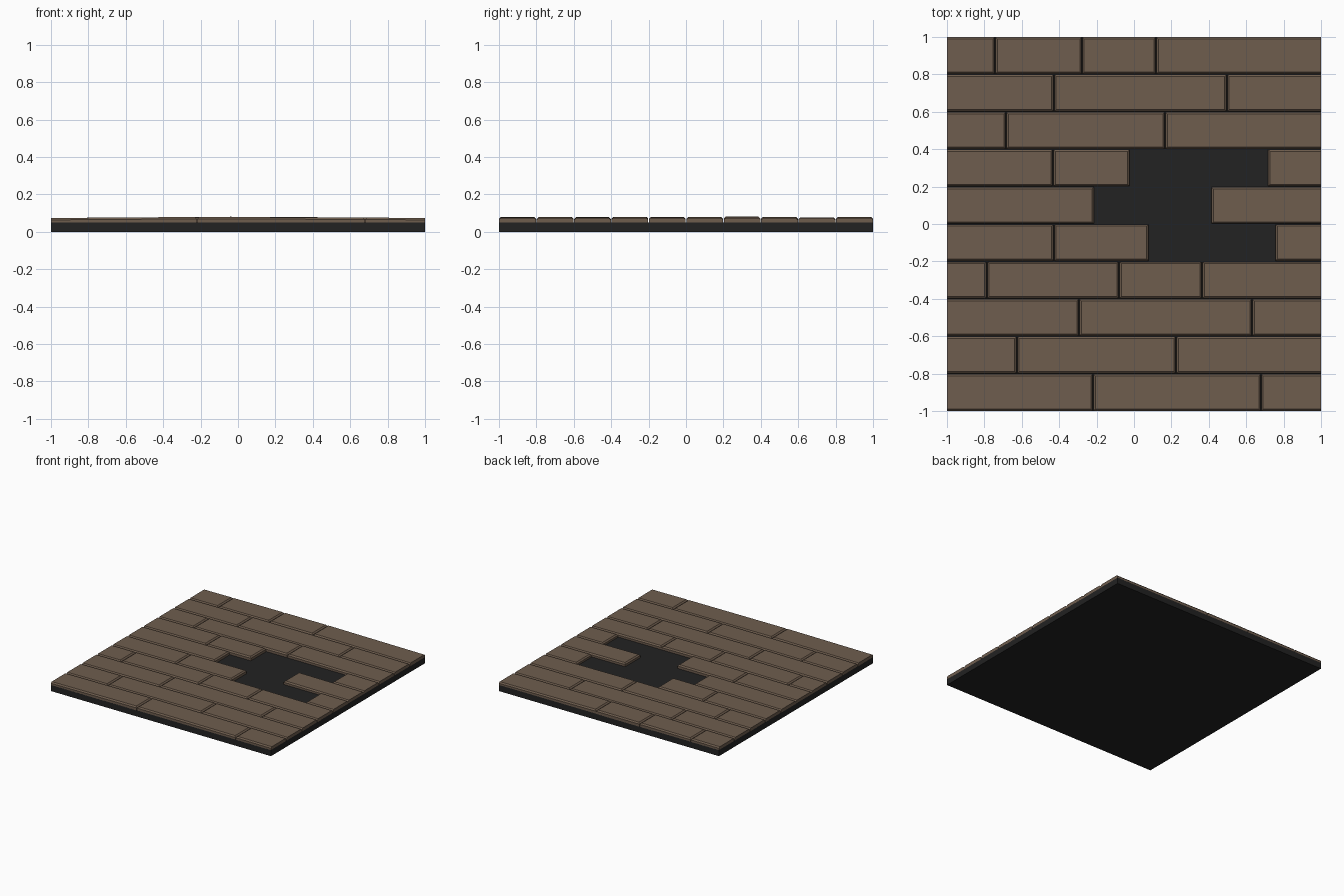
import bpy, bmesh

if "Cube" in bpy.data.objects:
    bpy.data.objects.remove(bpy.data.objects["Cube"])


def material(name, rgb):
    m = bpy.data.materials.new(name)
    m.diffuse_color = (*rgb, 1)
    m.use_nodes = True
    m.node_tree.nodes["Principled BSDF"].inputs["Base Color"].default_value = m.diffuse_color
    return m


brown = material("brown wood", (0.158, 0.110, 0.076))
black = material("black backing", (0.016, 0.016, 0.016))


def finish(name, bm, mat):
    bmesh.ops.recalc_face_normals(bm, faces=bm.faces)
    me = bpy.data.meshes.new(name)
    bm.to_mesh(me)
    bm.free()
    me.materials.append(mat)
    ob = bpy.data.objects.new(name, me)
    bpy.context.collection.objects.link(ob)


def loft(bm, rings):
    """Closed solid through a stack of four-cornered rings."""
    rings = [[bm.verts.new(p) for p in r] for r in rings]
    bm.faces.new(rings[0])
    bm.faces.new(rings[-1])
    for a, b in zip(rings, rings[1:]):
        for i in range(4):
            j = (i + 1) % 4
            bm.faces.new((a[i], a[j], b[j], b[i]))


def ring(x0, x1, y0, y1, z0, z1):
    return [(x0, y0, z0), (x1, y0, z1), (x1, y1, z1), (x0, y1, z0)]


# Backing slab
bm = bmesh.new()
loft(bm, [ring(-1, 1, -1, 1, 0, 0), ring(-1, 1, -1, 1, 0.05, 0.05)])
finish("backing_slab", bm, black)

# Plank spans for each row, back to front; missing spans leave the hole
rows = [
    [(-1, -.743), (-.743, -.278), (-.278, .118), (.118, 1)],
    [(-1, -.428), (-.428, .497), (.497, 1)],
    [(-1, -.684), (-.684, .166), (.166, 1)],
    [(-1, -.433), (-.433, -.022), (.715, 1)],
    [(-1, -.212), (.412, 1)],
    [(-1, -.428), (-.428, .08), (.754, 1)],
    [(-1, -.786), (-.786, -.08), (-.08, .364), (.364, 1)],
    [(-1, -.294), (-.294, .631), (.631, 1)],
    [(-1, -.626), (-.626, .225), (.225, 1)],
    [(-1, -.219), (-.219, .679), (.679, 1)],
]
GAP, CH = 0.002, 0.010


def top_height(x):
    # boards sit slightly proud toward the middle of the floor
    return 0.074 + 0.007 * (1 - abs(x))


for r, spans in enumerate(rows):
    y1 = 1 - 0.2 * r
    y0 = y1 - 0.2
    for n, (a, b) in enumerate(spans):
        # outer ends are cut flush, inner ends are chamfered
        ea, eb = float(a > -1), float(b < 1)
        x0, x1 = a + GAP * ea, b - GAP * eb
        ya = y0 + (GAP if r < 9 else 0)
        yb = y1 - (GAP if r > 0 else 0)
        z0, z1 = top_height(x0), top_height(x1)
        bm = bmesh.new()
        loft(bm, [
            ring(x0, x1, ya, yb, 0.048, 0.048),
            ring(x0, x1, ya, yb, z0 - CH, z1 - CH),
            ring(x0 + CH * ea, x1 - CH * eb, ya + CH, yb - CH, z0, z1),
        ])
        finish(f"plank_{r + 1}_{n + 1}", bm, brown)
